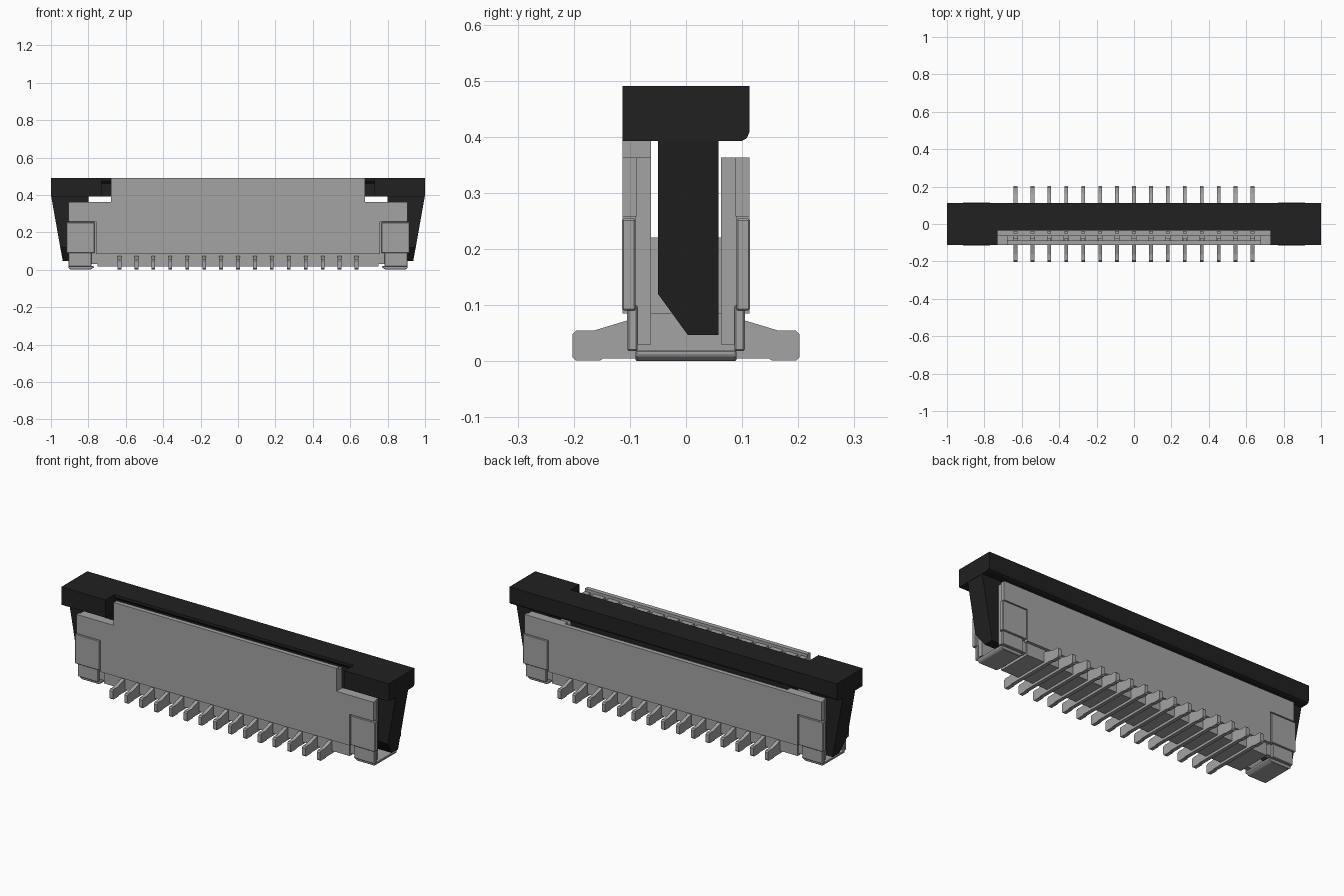
import bpy, bmesh

cube = bpy.data.objects.get("Cube")
if cube:
    bpy.data.objects.remove(cube, do_unlink=True)


def material(name, value):
    m = bpy.data.materials.new(name)
    m.use_nodes = True
    col = (value, value, value, 1)
    m.diffuse_color = col
    m.node_tree.nodes["Principled BSDF"].inputs["Base Color"].default_value = col
    return m


GREY = material("light grey", 0.37)
BLACK = material("soft black", 0.015)


def finish(name, bm, mat):
    bmesh.ops.recalc_face_normals(bm, faces=bm.faces)
    mesh = bpy.data.meshes.new(name)
    bm.to_mesh(mesh)
    bm.free()
    mesh.materials.append(mat)
    ob = bpy.data.objects.new(name, mesh)
    bpy.context.collection.objects.link(ob)
    return ob


def prism(bm, points, lo, hi, axis="x"):
    """Extrude a (y,z), (x,z) or (x,y) outline along the given axis."""
    def place(p, q, t):
        return {"x": (t, p, q), "y": (p, t, q), "z": (p, q, t)}[axis]
    a = [bm.verts.new(place(p, q, lo)) for p, q in points]
    b = [bm.verts.new(place(p, q, hi)) for p, q in points]
    bm.faces.new(a)
    bm.faces.new(b[::-1])
    for i in range(len(a)):
        j = (i + 1) % len(a)
        bm.faces.new((a[i], b[i], b[j], a[j]))


def box(bm, x, y, z):
    prism(bm, [(x[0], y[0]), (x[1], y[0]), (x[1], y[1]), (x[0], y[1])], z[0], z[1], "z")


def mirrored(points):
    return points + [(-p, q) for p, q in reversed(points)]


PITCH = 0.0905
PINS = [PITCH * i for i in range(-7, 8)]

# Housing front wall with its raised centre, and the plain back wall
bm = bmesh.new()
prism(bm, mirrored([(0.76, 0.085), (0.76, 0.258), (0.907, 0.258), (0.907, 0.363),
                    (0.68, 0.363), (0.68, 0.49)]), -0.113, -0.088, "y")
finish("housing_front_wall", bm, GREY)
bm = bmesh.new()
prism(bm, mirrored([(0.76, 0.085), (0.76, 0.258), (0.907, 0.258), (0.907, 0.363)]),
      0.088, 0.113, "y")
finish("housing_back_wall", bm, GREY)

# Inner linings, which close the walls behind the metal anchors
bm = bmesh.new()
for y0, y1 in ((-0.09, -0.062), (0.062, 0.09)):
    for s in (-1, 1):
        box(bm, sorted((s * 0.68, s * 0.9)), (y0, y1), (0.03, 0.363))
box(bm, (-0.68, 0.68), (0.062, 0.09), (0.08, 0.35))
finish("housing_linings", bm, GREY)

# Ribs between the contact grooves
bm = bmesh.new()
edges = [-0.68] + PINS + [0.68]
for i in range(len(edges) - 1):
    x0 = edges[i] + (0.011 if i else 0)
    x1 = edges[i + 1] - (0.011 if i < len(edges) - 2 else 0)
    box(bm, (x0, x1), (-0.09, -0.062), (0.08, 0.475))
finish("housing_ribs", bm, GREY)

# Base of the housing and the floor of the slot
bm = bmesh.new()
box(bm, (-0.75, 0.75), (-0.097, 0.097), (0.018, 0.086))
box(bm, (-0.73, 0.73), (-0.063, 0.063), (0.08, 0.22))
finish("housing_base", bm, GREY)

# Contacts: a stepped foot on both sides and a prong in each groove
bm = bmesh.new()
foot = mirrored([(0.09, 0.005), (0.148, 0.005), (0.153, 0.001), (0.196, 0.001),
                 (0.202, 0.007), (0.202, 0.048), (0.195, 0.055), (0.163, 0.055),
                 (0.1, 0.074)])
for x in PINS:
    prism(bm, foot, x - 0.01, x + 0.01)
    box(bm, (x - 0.01, x + 0.01), (-0.089, -0.075), (0.08, 0.44))
    box(bm, (x - 0.01, x + 0.01), (-0.05, -0.038), (0.2, 0.34))
finish("contacts", bm, GREY)

# Metal anchors: rounded base plate, lower cheeks and upper cheeks
for side, s in (("left", 1), ("right", -1)):
    bm = bmesh.new()
    base = [(0.79, 0.0), (0.895, 0.0), (0.907, 0.01), (0.907, 0.02), (0.77, 0.02), (0.77, 0.012)]
    prism(bm, [(s * x, z) for x, z in base], -0.09, 0.09, "y")
    for f in (-1, 1):
        box(bm, sorted((s * 0.783, s * 0.907)), sorted((f * 0.086, f * 0.105)), (0.018, 0.1))
        box(bm, sorted((s * 0.766, s * 0.917)), sorted((f * 0.09, f * 0.114)), (0.09, 0.254))
    ob = finish(side + "_anchor", bm, GREY)
    bevel = ob.modifiers.new("rounded edges", "BEVEL")
    bevel.width = 0.003
    bevel.segments = 1

# Slider bar: back rail with a rounded lower edge, and two front blocks
bm = bmesh.new()
rail = [(-0.035, 0.49), (-0.035, 0.475), (-0.02, 0.46), (-0.02, 0.392), (0.098, 0.392),
        (0.108, 0.397), (0.113, 0.408), (0.113, 0.49)]
prism(bm, rail, -0.73, 0.73)
end = [(-0.113, 0.49), (-0.113, 0.392)] + rail[4:]
for s in (-1, 1):
    prism(bm, end, *sorted((s * 0.73, s * 1.0)))
finish("slider_bar", bm, BLACK)

# Slider tongue reaching into the slot
bm = bmesh.new()
prism(bm, [(-0.02, 0.4), (-0.02, 0.3), (0.0, 0.23), (0.05, 0.23), (0.05, 0.4)], -0.67, 0.67)
finish("slider_tongue", bm, BLACK)

# Slider legs: chamfered at the foot, tapering on the outer side
for side, s in (("left", 1), ("right", -1)):
    bm = bmesh.new()
    prism(bm, [(-0.05, 0.4), (-0.05, 0.12), (0.003, 0.047), (0.058, 0.047), (0.058, 0.4)],
          s * 0.8, s * 1.0)
    for v in bm.verts:
        if abs(v.co.x) > 0.9:
            v.co.x = s * (0.937 + 0.063 * min(1, (v.co.z - 0.047) / 0.345))
    finish(side + "_slider_leg", bm, BLACK)
